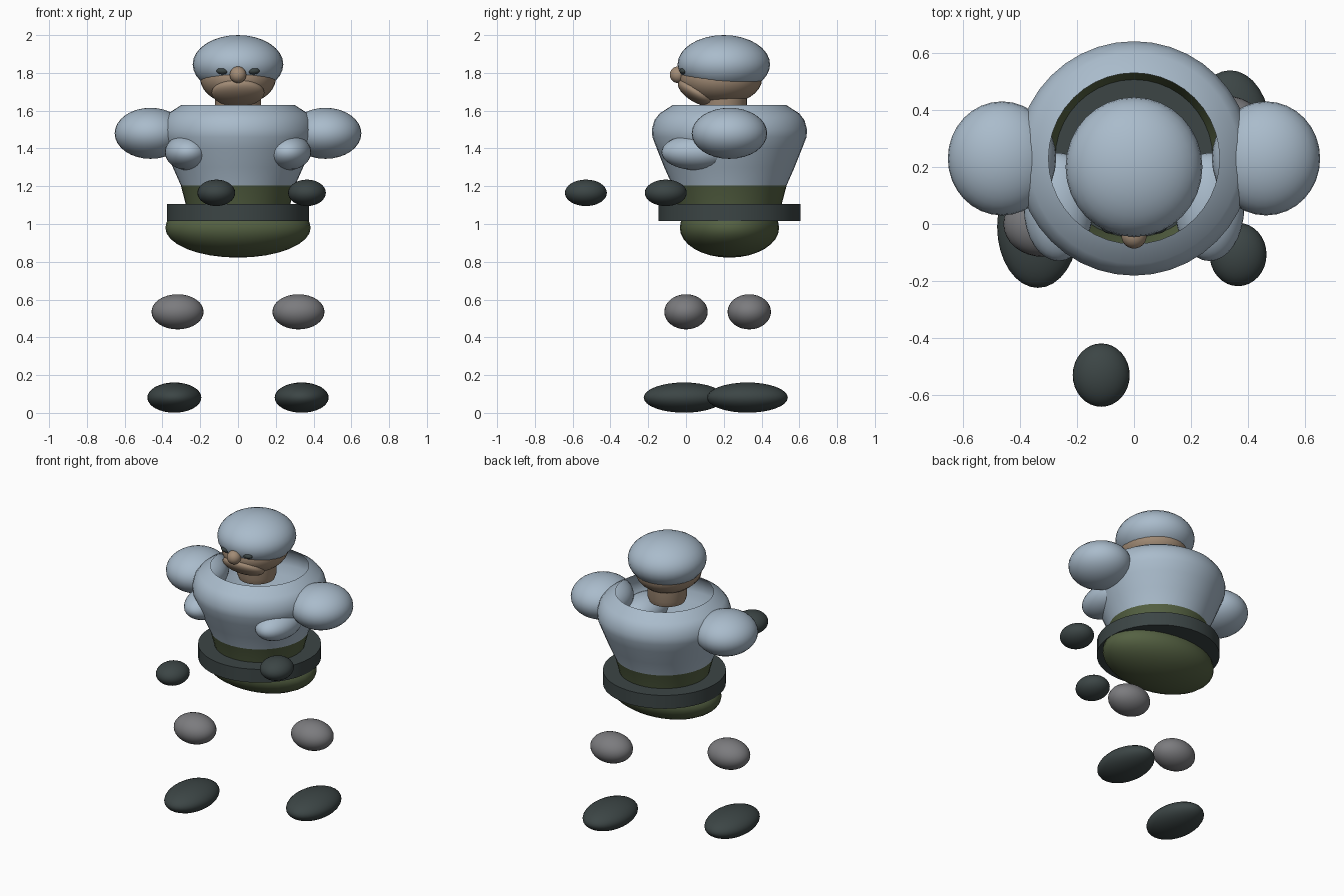
import bpy
import math
from mathutils import Vector

cube = bpy.data.objects.get("Cube")
if cube:
    bpy.data.objects.remove(cube, do_unlink=True)

BODY_Y = 0.23


def material(name, rgb):
    m = bpy.data.materials.new(name)
    m.use_nodes = True
    colour = (*rgb, 1)
    m.diffuse_color = colour
    m.node_tree.nodes["Principled BSDF"].inputs["Base Color"].default_value = colour
    return m


blue = material("pale_blue", (0.40, 0.50, 0.60))
green = material("olive_green", (0.09, 0.12, 0.055))
dark = material("charcoal", (0.045, 0.06, 0.06))
grey = material("mid_grey", (0.2, 0.2, 0.21))
skin = material("skin", (0.36, 0.26, 0.18))


def smooth(obj):
    bpy.ops.object.select_all(action="DESELECT")
    obj.select_set(True)
    bpy.context.view_layer.objects.active = obj
    bpy.ops.object.shade_smooth_by_angle(angle=math.radians(40))


def ellipsoid(name, centre, radii, mat, tilt=0):
    bpy.ops.mesh.primitive_uv_sphere_add(segments=32, ring_count=16, location=centre)
    obj = bpy.context.object
    obj.name = name
    obj.scale = radii
    obj.rotation_euler.x = math.radians(tilt)
    obj.data.materials.append(mat)
    smooth(obj)
    return obj


def lathe(name, profile, centre_y, mats, sides=40):
    """Spin (radius, height) points round a vertical axis."""
    verts, faces = [], []
    for r, z in profile:
        for i in range(sides):
            a = math.tau * i / sides
            verts.append((r * math.cos(a), centre_y + r * math.sin(a), z))
    for k in range(len(profile) - 1):
        for i in range(sides):
            j = (i + 1) % sides
            faces.append((k * sides + i, k * sides + j,
                          (k + 1) * sides + j, (k + 1) * sides + i))
    mesh = bpy.data.meshes.new(name)
    mesh.from_pydata(verts, [], faces)
    obj = bpy.data.objects.new(name, mesh)
    bpy.context.collection.objects.link(obj)
    for m in mats:
        mesh.materials.append(m)
    smooth(obj)
    return obj


# Torso: open at the collar, green below the shirt hem
torso = lathe("torso", [(0.27, 1.08), (0.303, 1.205), (0.345, 1.3), (0.385, 1.4),
                        (0.408, 1.46), (0.411, 1.5), (0.397, 1.55),
                        (0.37, 1.585), (0.30, 1.63)], BODY_Y, [blue, green])
for p in torso.data.polygons:
    p.material_index = 1 if p.center.z < 1.2 else 0

# Belt and hips
bpy.ops.mesh.primitive_cylinder_add(vertices=40, radius=0.376, depth=0.09,
                                    location=(0, BODY_Y, 1.06))
belt = bpy.context.object
belt.name = "belt"
belt.data.materials.append(dark)
smooth(belt)
ellipsoid("hips", (0, BODY_Y, 0.98), (0.385, 0.263, 0.158), green)

# Neck, head, cap and face
lathe("neck", [(0.0, 1.56), (0.11, 1.565), (0.122, 1.6), (0.122, 1.72)], 0.2, [skin])
ellipsoid("head", (0, 0.185, 1.77), (0.2, 0.218, 0.138), skin)
ellipsoid("cap", (0, 0.2, 1.845), (0.24, 0.245, 0.155), blue)
ellipsoid("jaw", (0, 0.06, 1.695), (0.14, 0.115, 0.052), skin, tilt=-30)
ellipsoid("nose", (0, -0.042, 1.79), (0.044, 0.044, 0.044), skin)

# Paired parts; knees, feet and hands are staggered front to back
for side, s in (("right", -1), ("left", 1)):
    stride = 0.335 if s > 0 else 0.0
    ellipsoid(side + "_eye", (s * 0.08, -0.012, 1.81), (0.034, 0.022, 0.018), dark)
    ellipsoid(side + "_shoulder", (s * 0.463, BODY_Y, 1.48), (0.19, 0.2, 0.135), blue)
    ellipsoid(side + "_upper_arm", (s * 0.265, 0.06, 1.38), (0.122, 0.19, 0.095), blue)
    ellipsoid(side + "_knee", (s * 0.32, stride, 0.535), (0.138, 0.115, 0.093), grey)
    ellipsoid(side + "_foot", (s * 0.337, stride - 0.01, 0.081), (0.143, 0.214, 0.08), dark)

for side, x, y in (("right", -0.115, -0.53), ("left", 0.365, -0.107)):
    ellipsoid(side + "_hand", (x, y, 1.165), (0.1, 0.111, 0.07), dark)
